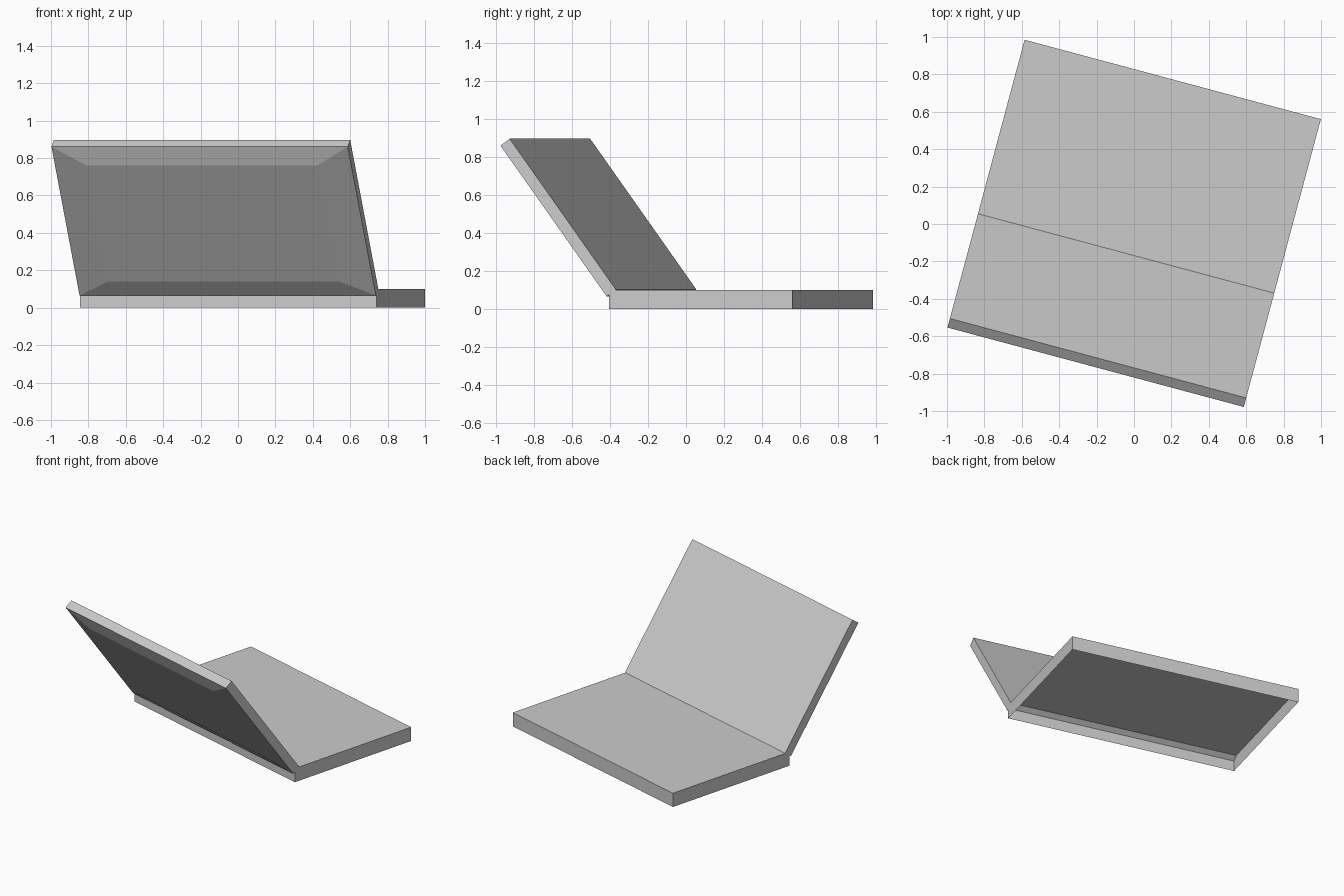
import bpy, bmesh
from math import radians
from mathutils import Matrix, Vector

if "Cube" in bpy.data.objects:
    bpy.data.objects.remove(bpy.data.objects["Cube"])

W = 1.64                              # shared width of both halves
TURN = Matrix.Rotation(radians(-15), 4, 'Z')


def box(size, centre):
    bm = bmesh.new()
    bmesh.ops.create_cube(bm, size=1)
    bmesh.ops.scale(bm, vec=size, verts=bm.verts)
    bmesh.ops.translate(bm, vec=centre, verts=bm.verts)
    bm.normal_update()
    return bm


def face_towards(bm, direction):
    return max(bm.faces, key=lambda f: f.normal.dot(Vector(direction)))


def finish(bm, name, matrix):
    bm.transform(matrix)
    mesh = bpy.data.meshes.new(name)
    bm.to_mesh(mesh)
    bm.free()
    obj = bpy.data.objects.new(name, mesh)
    bpy.context.collection.objects.link(obj)
    return obj


# Keyboard base: shallow tray, open underneath
base = box((W, 1.0, 0.1), (0, 0.3, 0.05))
bmesh.ops.delete(base, geom=[face_towards(base, (0, 0, -1))], context='FACES_ONLY')
finish(base, "base", TURN)

# Screen lid: leaning slab with a slightly raised, tapered back panel
L, T = 0.984, 0.062
lid = box((W, T, L), (0, -T / 2, L / 2))
back = face_towards(lid, (0, -1, 0))
centre = back.calc_center_median()
panel = bmesh.ops.extrude_discrete_faces(lid, faces=[back])["faces"][0]
for v in panel.verts:
    v.co = centre + (v.co - centre) * 0.78 + Vector((0, -0.022, 0))
lean = Matrix.Translation((0, -0.163, 0.102)) @ Matrix.Rotation(radians(36.1), 4, 'X')
finish(lid, "screen_lid", TURN @ lean)
